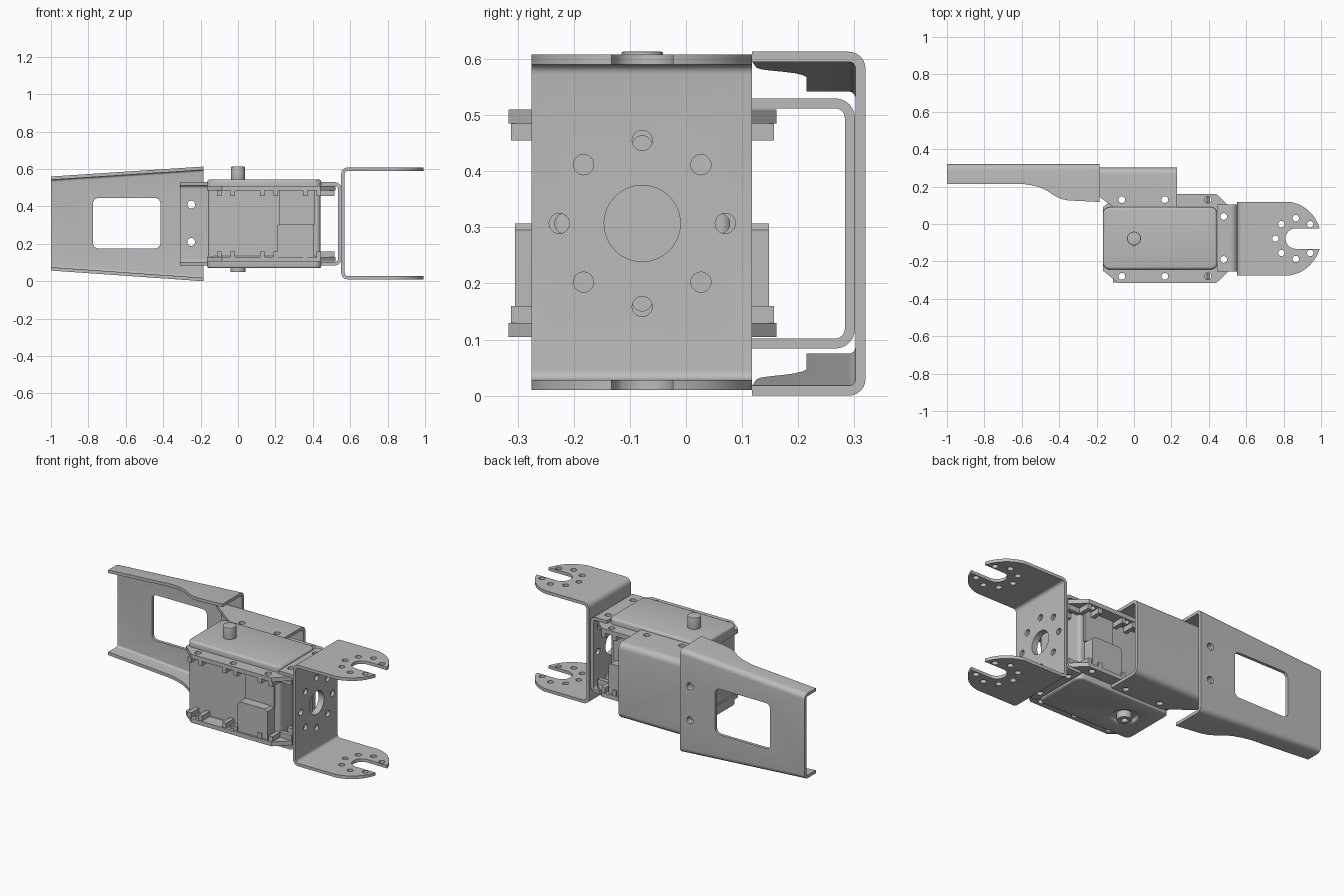
import bpy, bmesh
from math import sin, cos, pi, radians

if "Cube" in bpy.data.objects:
    bpy.data.objects.remove(bpy.data.objects["Cube"])

metal = bpy.data.materials.new("plain grey")
metal.use_nodes = True
GREY = (0.5, 0.5, 0.5, 1)
metal.diffuse_color = GREY
metal.node_tree.nodes["Principled BSDF"].inputs["Base Color"].default_value = GREY

CY, CZ = -0.078, 0.307      # servo centre line
TOP = 0.7                   # cutter reach


def arc(cx, cy, r, a0, a1, n=8):
    return [(cx + r * cos(radians(a0 + (a1 - a0) * i / n)),
             cy + r * sin(radians(a0 + (a1 - a0) * i / n))) for i in range(n + 1)]


def circle(cx, cy, r, n=24):
    return arc(cx, cy, r, 0, 360, n)[:-1]


def round_rect(x0, x1, y0, y1, r):
    return (arc(x1 - r, y1 - r, r, 0, 90) + arc(x0 + r, y1 - r, r, 90, 180)
            + arc(x0 + r, y0 + r, r, 180, 270) + arc(x1 - r, y0 + r, r, 270, 360))


def rect(x0, x1, y0, y1):
    return [(x0, y0), (x1, y0), (x1, y1), (x0, y1)]


def prism(outline, axis, lo, hi):
    """Outline and range for one solid extruded along an axis."""
    return outline, axis, lo, hi


def make(name, bm):
    bmesh.ops.recalc_face_normals(bm, faces=bm.faces)
    me = bpy.data.meshes.new(name)
    bm.to_mesh(me)
    bm.free()
    ob = bpy.data.objects.new(name, me)
    bpy.context.collection.objects.link(ob)
    me.materials.append(metal)
    return ob


def solid(name, prisms):
    bm = bmesh.new()
    place = {"X": lambda a, b, h: (h, a, b), "Y": lambda a, b, h: (a, h, b),
             "Z": lambda a, b, h: (a, b, h)}
    for outline, axis, lo, hi in prisms:
        low, high = [[bm.verts.new(place[axis](a, b, h)) for a, b in outline] for h in (lo, hi)]
        bm.faces.new(low)
        bm.faces.new(high)
        for i in range(len(low)):
            j = (i + 1) % len(low)
            bm.faces.new((low[i], low[j], high[j], high[i]))
    return make(name, bm)


def channel(name, place, stations, depth, t=0.018, r=0.035):
    """Bent sheet U profile; stations are (position, z low, z high)."""
    bm = bmesh.new()
    rings = []
    for v, z0, z1 in stations:
        pair = []
        for off in (0, t):
            pts = ([(depth, z0 + off)] + arc(r, z0 + r, r - off, 270, 180, 6)
                   + arc(r, z1 - r, r - off, 180, 90, 6) + [(depth, z1 - off)])
            pair.append([bm.verts.new(place(u, v, z)) for u, z in pts])
        rings.append(pair)
    (ao, ai), (bo, bi) = rings
    for i in range(len(ao) - 1):
        for p, q in ((ao, bo), (ai, bi), (ao, ai), (bo, bi)):
            bm.faces.new((p[i], p[i + 1], q[i + 1], q[i]))
    for k in (0, -1):
        bm.faces.new((ao[k], bo[k], bi[k], ai[k]))
    return make(name, bm)


def finish(ob, cuts=(), keep=None, bevel=0):
    """Cut, bevel, bake the modifiers and shade."""
    helpers = []
    for op, prisms in (("INTERSECT", keep), ("DIFFERENCE", cuts)):
        if prisms:
            cutter = solid("cutter", prisms)
            cutter.hide_render = True
            helpers.append(cutter)
            m = ob.modifiers.new("cut", "BOOLEAN")
            m.operation, m.object, m.solver = op, cutter, "EXACT"
    if bevel:
        m = ob.modifiers.new("bevel", "BEVEL")
        m.width, m.segments, m.limit_method = bevel, 3, "ANGLE"
    bpy.context.view_layer.update()
    graph = bpy.context.evaluated_depsgraph_get()
    me = bpy.data.meshes.new_from_object(ob.evaluated_get(graph))
    ob.modifiers.clear()
    ob.data = me
    for h in helpers:
        bpy.data.objects.remove(h)
    bpy.ops.object.select_all(action="DESELECT")
    ob.select_set(True)
    bpy.context.view_layer.objects.active = ob
    bpy.ops.object.shade_smooth_by_angle(angle=radians(30))


def drill(points, axis, lo, hi, r=0.018):
    return [prism(circle(a, b, r), axis, lo, hi) for a, b in points]


def ring(cx, cy, r, angles):
    return [(cx + r * cos(radians(a)), cy + r * sin(radians(a))) for a in angles]


# Fork bracket: U channel with slotted round tongues
fork = channel("fork_bracket", lambda u, v, z: (0.552 + u, v, z),
               [(-0.275, 0.01, 0.608), (0.118, 0.01, 0.608)], 0.47)
tongue = [(0.5, 0.2), (0.5, -0.4), (0.8, -0.4)] + arc(0.8, CY, 0.2, -90, 90, 24) + [(0.8, 0.2)]
slot = [(1.1, CY + 0.055), (1.1, CY - 0.055)] + arc(0.865, CY, 0.055, 270, 90, 12)
finish(fork, [prism(slot, "Z", -0.1, TOP), prism(circle(CY, CZ, 0.068, 32), "X", 0.5, 0.6)]
       + drill(ring(0.865, CY, 0.109, range(45, 316, 45)), "Z", -0.1, TOP, 0.017)
       + drill(ring(CY, CZ, 0.148, range(0, 360, 45)), "X", 0.5, 0.6),
       keep=[prism(tongue, "Z", -0.05, TOP - 0.05)])

# Link bracket: small channel between the servo end and the fork
link = channel("link_bracket", lambda u, v, z: (0.552 - u, v, z),
               [(-0.255, 0.084, 0.53), (0.103, 0.084, 0.53)], 0.107)
end_holes = [(0.48, 0.04), (0.48, -0.19)]
finish(link, drill(end_holes, "Z", 0, TOP)
       + [prism(circle(CY, CZ, 0.068, 32), "X", 0.5, 0.6)]
       + drill(ring(CY, CZ, 0.138, range(0, 360, 90)), "X", 0.5, 0.6))

# Side bracket: channel around the back of the servo
side = channel("side_bracket", lambda u, v, z: (v, 0.301 - u, z),
               [(-0.31, 0.084, 0.53), (0.23, 0.084, 0.53)], 0.21)
web_holes = [(-0.25, 0.41), (-0.25, 0.21)]
side_corner = [(-0.4, 0), (-0.4, 0.24), (-0.31, 0.24), (-0.11, 0.09), (-0.11, 0)]
finish(side, drill([(-0.065, 0.13), (0.165, 0.13)], "Z", 0, TOP)
       + drill(web_holes, "Y", 0.2, 0.4, 0.021) + [prism(side_corner, "Z", 0, TOP)])

# Long arm: tapered channel with a window and scooped flanges
arm = channel("long_arm", lambda u, v, z: (v, 0.32 - u, z),
              [(-1, 0.057, 0.56), (-0.185, 0, 0.613)], 0.207, r=0.03)
scoop = [(-1.1, 0), (-1.1, 0.215), (-0.6, 0.215), (-0.55, 0.208), (-0.5, 0.195), (-0.46, 0.175),
         (-0.42, 0.148), (-0.39, 0.134), (-0.35, 0.126), (-0.17, 0.117), (-0.1, 0.117), (-0.1, 0)]
finish(arm, [prism(scoop, "Z", -0.1, TOP),
             prism(round_rect(-0.775, -0.415, 0.175, 0.445, 0.03), "Y", 0.25, 0.4)]
       + drill(web_holes, "Y", 0.25, 0.4, 0.021))

# Servo case
body = solid("servo_body", [prism(round_rect(-0.16, 0.44, -0.238, 0.082, 0.02), "Z", 0.09, 0.52)])
finish(body)
cap = round_rect(-0.165, 0.445, -0.243, 0.09, 0.035)
finish(solid("servo_top_cap", [prism(cap, "Z", 0.48, 0.545)]), bevel=0.014)
finish(solid("servo_bottom_cap", [prism(cap, "Z", 0.07, 0.135)]), bevel=0.014,
       cuts=[prism(circle(0, CY, 0.07, 32), "Z", 0, 0.09)])

# Mounting ears with screw holes, plus paired nut holders
xs = (-0.065, 0.165, 0.395)
ear_holes = [(x, y) for x in xs for y in (0.13, -0.28)] + end_holes
ear = [(-0.165, -0.25), (-0.085, -0.316), (0.44, -0.316), (0.52, -0.24),
       (0.52, 0.085), (0.44, 0.161), (-0.085, 0.161), (-0.165, 0.09)]
for name, z0, z1, b0, b1 in (("upper", 0.485, 0.51, 0.455, 0.486),
                             ("lower", 0.105, 0.13, 0.129, 0.16)):
    finish(solid(name + "_ears", [prism(ear, "Z", z0, z1)]), drill(ear_holes, "Z", 0, TOP))
    holders = []
    for x in xs:
        for s in (-1, 1):
            c = x + s * 0.036
            for y0, y1 in ((-0.312, -0.23), (0.075, 0.157)):
                holders.append(prism(rect(c - 0.012, c + 0.012, y0, y1), "Z", b0, b1))
    for _, y in end_holes:
        for s in (-1, 1):
            c = y + s * 0.036
            holders.append(prism(rect(0.435, 0.516, c - 0.012, c + 0.012), "Z", b0, b1))
    finish(solid(name + "_nut_holders", holders))

# Cable boxes and raised panels on both long sides
box = [(0.21, 0.13), (0.405, 0.13), (0.405, 0.295), (0.39, 0.307), (0.225, 0.307), (0.21, 0.295)]
for name, wall, panel, out in (("front", -0.2, -0.25, -0.305), ("back", 0.05, 0.094, 0.148)):
    finish(solid(name + "_cable_box", [prism(box, "Y", *sorted((wall, out)))]))
    finish(solid(name + "_panel",
                 [prism(rect(0.22, 0.41, 0.3, 0.486), "Y", *sorted((wall, panel)))]))

# Output shaft and rear pivot
finish(solid("output_shaft", [prism(circle(0, CY, 0.037, 32), "Z", 0.53, 0.613)]), bevel=0.003)
finish(solid("rear_pivot", [prism(circle(0, CY, 0.04, 32), "Z", 0.05, 0.11)]),
       [prism(circle(0, CY, 0.018), "Z", 0, 0.085)])
